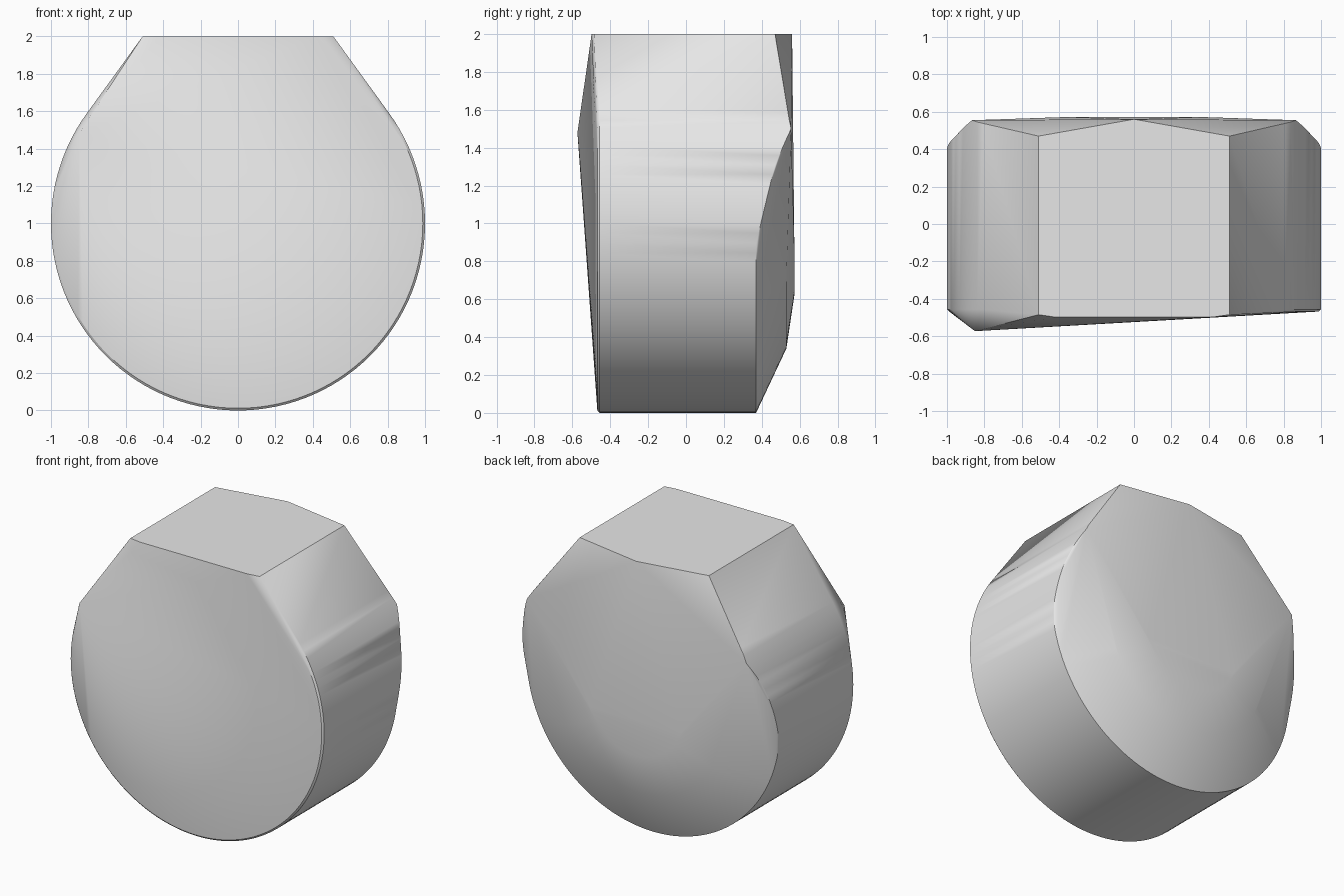
import bpy
import bmesh
from math import sin, cos, asin, radians, degrees

cube = bpy.data.objects.get("Cube")
if cube:
    bpy.data.objects.remove(cube, do_unlink=True)


def flat_material(name, colour):
    mat = bpy.data.materials.new(name)
    mat.use_nodes = True
    mat.diffuse_color = colour
    mat.node_tree.nodes["Principled BSDF"].inputs["Base Color"].default_value = colour
    return mat


def ring_point(angle, radius, depth):
    """Point on a circle in an upright plane at the given depth."""
    a = radians(angle)
    return (radius * cos(a), depth, 1 + radius * sin(a))


def arc(start, end, step, radius, depth):
    return [ring_point(a, radius, depth) for a in range(start, end + 1, step)]


def back_depth(angle):
    """Back rim swells outward towards the two shoulders."""
    e = degrees(asin(sin(radians(angle))))
    stops = [(-90, 0.37), (-6, 0.37), (18, 0.47), (30, 0.555), (36.1, 0.535)]
    for (e0, d0), (e1, d1) in zip(stops, stops[1:]):
        if e <= e1:
            return d0 + (d1 - d0) * (e - e0) / (e1 - e0)
    return stops[-1][1]


# Round sides, ending where the slanted shoulders leave the circle
points = []
for angle in range(-216, 37, 3):
    points.append(ring_point(angle, 1.0, -0.457))
    points.append(ring_point(angle, 0.988, -0.468))
    points.append(ring_point(angle, 1.0, back_depth(angle)))

# Flat top
for side in (-1, 1):
    points += [(side * 0.51, -0.485, 2), (side * 0.51, 0.47, 2),
               (side * 0.42, -0.498, 2)]
points.append((0, 0.56, 2))

# Off-centre peak on the front
points.append((-0.85, -0.573, 1.48))

# Domed lower back and the curved end of the flat back face
points += arc(200, 340, 5, 0.66, 0.53)
points += arc(200, 340, 5, 0.38, 0.572)

# Faceted solid wrapped around all the profiles
bm = bmesh.new()
for p in points:
    bm.verts.new(p)
result = bmesh.ops.convex_hull(bm, input=bm.verts[:], use_existing_faces=False)
loose = [v for v in bm.verts if not v.link_faces]
bmesh.ops.delete(bm, geom=loose, context='VERTS')
bmesh.ops.dissolve_limit(bm, angle_limit=radians(0.3),
                         verts=bm.verts[:], edges=bm.edges[:])
bmesh.ops.recalc_face_normals(bm, faces=bm.faces[:])

mesh = bpy.data.meshes.new("faceted_block")
bm.to_mesh(mesh)
bm.free()
block = bpy.data.objects.new("faceted_block", mesh)
bpy.context.collection.objects.link(block)
mesh.materials.append(flat_material("light grey", (0.8, 0.8, 0.8, 1)))

bpy.ops.object.select_all(action='DESELECT')
block.select_set(True)
bpy.context.view_layer.objects.active = block
bpy.ops.object.shade_smooth_by_angle(angle=radians(30))
